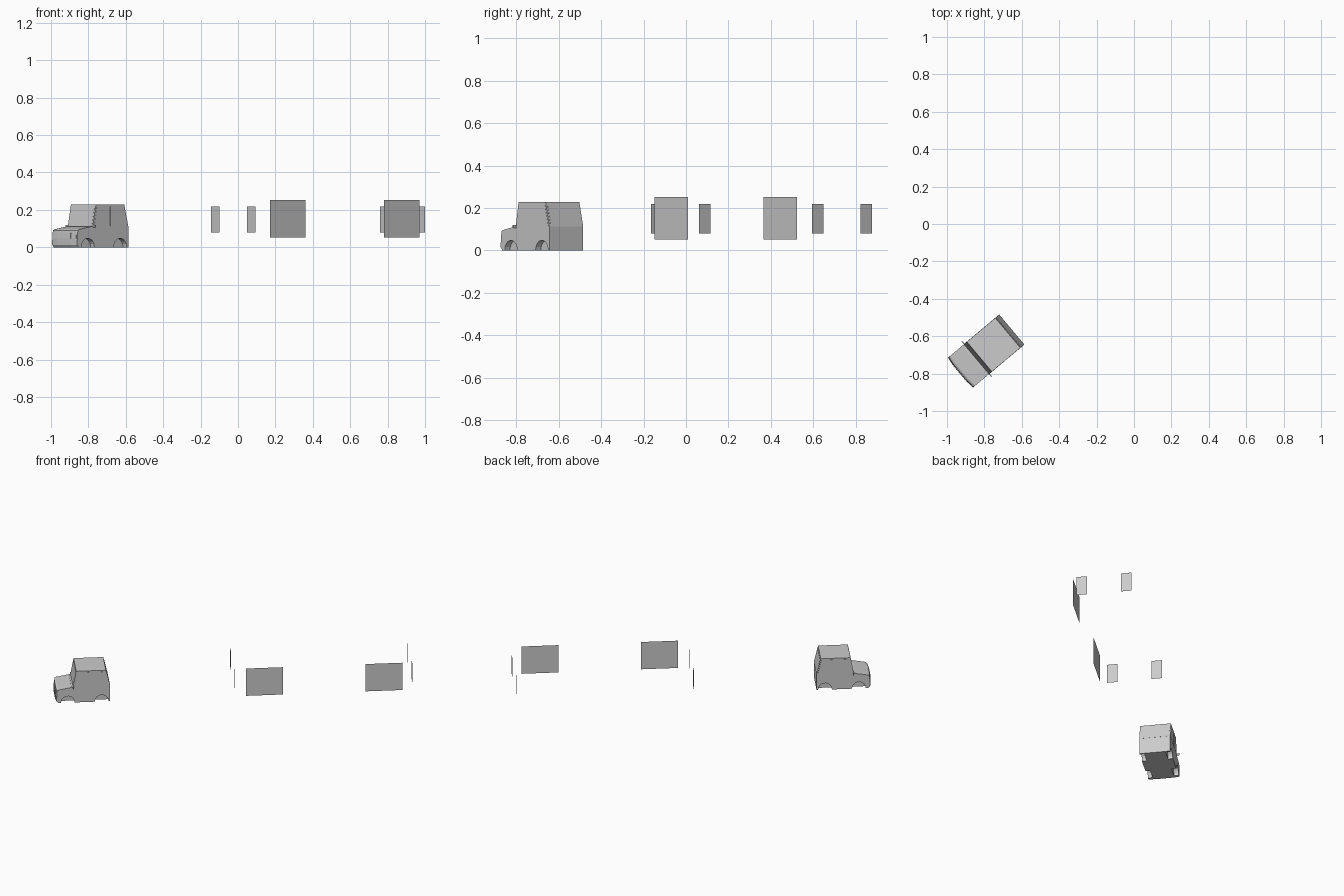
import bpy, math
from mathutils import Matrix, Vector

if "Cube" in bpy.data.objects:
    bpy.data.objects.remove(bpy.data.objects["Cube"])

# The car is built along local x (front at 0), then placed turned by 40 degrees
ANGLE = math.radians(40)
PLACE = Matrix.Translation((-0.933, -0.799, 0)) @ Matrix.Rotation(ANGLE, 4, 'Z')
HW = 0.104


def add(name, verts, faces, matrix=PLACE):
    me = bpy.data.meshes.new(name)
    me.from_pydata([matrix @ Vector(v) for v in verts], [], faces)
    ob = bpy.data.objects.new(name, me)
    bpy.context.collection.objects.link(ob)
    return ob


def loft(name, profile, sections):
    """Run an (x, z) side profile across y; sections are (y, nose setback)."""
    n = len(profile)
    verts = [(x + (s if x < 0.03 else 0), y, z) for y, s in sections for x, z in profile]
    faces = [tuple(range(n))]
    for k in range(len(sections) - 1):
        for i in range(n):
            j = (i + 1) % n
            faces.append((k * n + i, (k + 1) * n + i, (k + 1) * n + j, k * n + j))
    faces.append(tuple(reversed(range((len(sections) - 1) * n, len(sections) * n))))
    ob = add(name, verts, faces)
    import bmesh
    bm = bmesh.new()
    bm.from_mesh(ob.data)
    bmesh.ops.recalc_face_normals(bm, faces=bm.faces)
    bm.to_mesh(ob.data)
    bm.free()
    return ob


def box(name, x0, x1, y0, y1, z0, z1):
    return loft(name, [(x0, z0), (x1, z0), (x1, z1), (x0, z1)], [(y0, 0), (y1, 0)])


NOSE = [(-HW, 0.007), (-0.06, 0.001), (0.06, 0.001), (HW, 0.007)]

# Body: short hood, upright cabin, slanted tailgate
body = loft("body", [(0.012, 0), (0.004, 0.012), (0.002, 0.05), (0.006, 0.09), (0.016, 0.096),
                     (0.118, 0.113), (0.139, 0.228), (0.337, 0.228),
                     (0.365, 0.112), (0.365, 0)], NOSE)

# Wheel arches cut into the four lower corners
for cx in (0.083, 0.309):
    for s in (-1, 1):
        arch = [(cx + 0.046 * math.cos(math.radians(a)), 0.048 * math.sin(math.radians(a)))
                for a in range(0, 181, 20)]
        arch = [(cx + 0.046, -0.02)] + arch + [(cx - 0.046, -0.02)]
        cutter = loft("arch_cutter", arch, [(s * 0.072, 0), (s * 0.12, 0)])
        cutter.hide_render = True
        mod = body.modifiers.new("arch", 'BOOLEAN')
        mod.operation, mod.solver, mod.object = 'DIFFERENCE', 'EXACT', cutter
        bpy.context.view_layer.objects.active = body
        bpy.ops.object.modifier_apply(modifier=mod.name)
        bpy.data.objects.remove(cutter)

# Front bumper, grille and headlights
loft("front_bumper", [(0.001, 0.012), (0.012, 0.012), (0.012, 0.038), (0, 0.038)], NOSE)
loft("grille", [(0.001, 0.046), (0.012, 0.046), (0.012, 0.076), (0.002, 0.076)],
     [(-0.058, 0), (0.058, 0)])
for s in (-1, 1):
    loft("headlight", [(0.004, 0.046), (0.012, 0.046), (0.014, 0.076), (0.005, 0.076)],
         [(s * 0.064, 0), (s * 0.097, 0.003)])

# Side windows and door mirrors
for s in (-1, 1):
    y0, y1 = s * (HW - 0.003), s * (HW + 0.001)
    loft("front_side_window", [(0.127, 0.114), (0.231, 0.114), (0.231, 0.218), (0.146, 0.218)],
         [(y0, 0), (y1, 0)])
    loft("rear_side_window", [(0.239, 0.114), (0.357, 0.114), (0.333, 0.218), (0.239, 0.218)],
         [(y0, 0), (y1, 0)])
    box("door_mirror", 0.118, 0.123, s * 0.102, s * 0.1235, 0.106, 0.119)

# Windscreen, cowl strip and tailgate window
loft("windscreen", [(0.1185, 0.12), (0.124, 0.12), (0.142, 0.218), (0.136, 0.218)],
     [(-0.096, 0), (0.096, 0)])
box("cowl", 0.108, 0.122, -0.095, 0.095, 0.108, 0.1145)
loft("tailgate_window", [(0.36, 0.116), (0.365, 0.116), (0.3415, 0.216), (0.336, 0.216)],
     [(-0.096, 0), (0.096, 0)])


# Free-standing upright cards: wide ones along the car, narrow ones across it
def card(name, x, y, angle, width, z0, z1):
    m = Matrix.Translation((x, y, 0)) @ Matrix.Rotation(angle, 4, 'Z')
    h = width / 2
    add(name, [(-h, 0, z0), (h, 0, z0), (h, 0, z1), (-h, 0, z1)], [(0, 1, 2, 3)], m)


for x, y in ((0.265, -0.069), (0.875, 0.444)):
    card("wide_card", x, y, ANGLE, 0.247, 0.052, 0.252)
for x, y in ((-0.122, 0.089), (0.071, -0.139), (0.782, 0.850), (0.977, 0.622)):
    card("narrow_card", x, y, ANGLE - math.pi / 2, 0.071, 0.08, 0.218)
